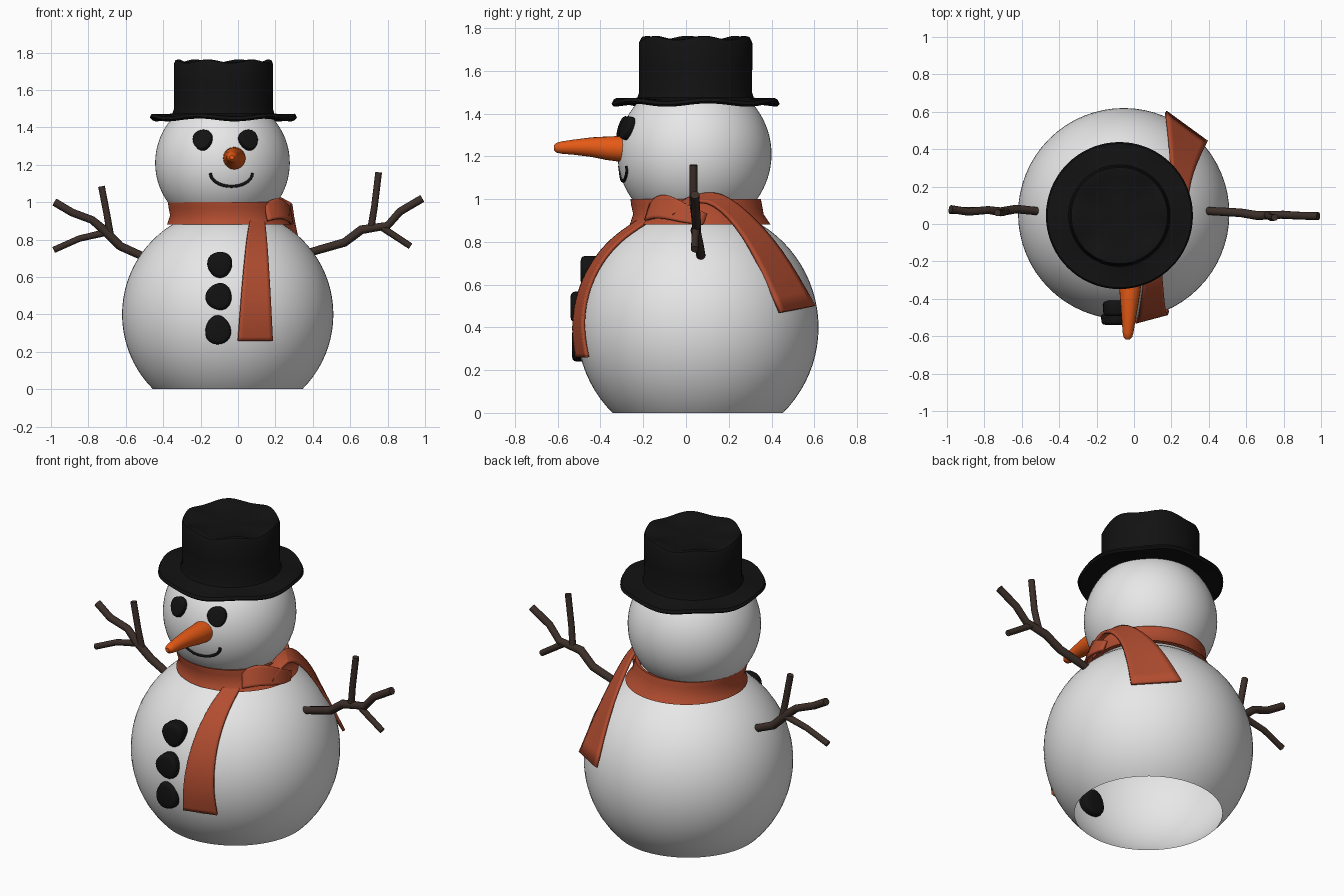
import bpy, bmesh, math
from mathutils import Vector

if "Cube" in bpy.data.objects:
    bpy.data.objects.remove(bpy.data.objects["Cube"])


def mat(name, r, g, b):
    m = bpy.data.materials.new(name)
    m.diffuse_color = (r, g, b, 1)
    m.use_nodes = True
    m.node_tree.nodes["Principled BSDF"].inputs["Base Color"].default_value = m.diffuse_color
    return m


SNOW = mat("snow white", 0.8, 0.8, 0.8)
BLACK = mat("coal black", 0.006, 0.006, 0.006)
CARROT = mat("carrot orange", 0.78, 0.1, 0.008)
RED = mat("scarf red", 0.45, 0.075, 0.03)
BROWN = mat("twig brown", 0.045, 0.028, 0.022)

BODY, BODY_R = Vector((-0.055, 0.055, 0.40)), 0.565
HEAD, HEAD_R = Vector((-0.083, 0.04, 1.21)), 0.36


def front_y(c, r, x, z):
    """y of the front of a ball at x, z"""
    return c.y - math.sqrt(max(r * r - (x - c.x) ** 2 - (z - c.z) ** 2, 0.0))


def finish(name, bm, m, angle=40):
    me = bpy.data.meshes.new(name)
    bm.to_mesh(me)
    bm.free()
    ob = bpy.data.objects.new(name, me)
    bpy.context.collection.objects.link(ob)
    me.materials.append(m)
    bpy.ops.object.select_all(action='DESELECT')
    bpy.context.view_layer.objects.active = ob
    ob.select_set(True)
    bpy.ops.object.shade_smooth_by_angle(angle=math.radians(angle))
    return ob


def ball(name, c, r, m, cut=None):
    bm = bmesh.new()
    bmesh.ops.create_uvsphere(bm, u_segments=64, v_segments=40, radius=r)
    bmesh.ops.translate(bm, vec=c, verts=bm.verts)
    if cut is not None:
        bmesh.ops.bisect_plane(bm, geom=bm.verts[:] + bm.edges[:] + bm.faces[:],
                               plane_co=(0, 0, cut), plane_no=(0, 0, 1), clear_inner=True)
    return finish(name, bm, m)


def lathe(name, rings, m, closed=False, n=72, waves=6):
    """rings of (radius, z, wave height, centre x, centre y)"""
    bm = bmesh.new()
    loops = []
    for r, z, amp, cx, cy in rings:
        loops.append([bm.verts.new((cx + r * math.cos(a), cy + r * math.sin(a),
                                    z + amp * math.sin(waves * a + 0.6)))
                      for a in (2 * math.pi * i / n for i in range(n))])
    pairs = list(zip(loops, loops[1:]))
    if closed:
        pairs.append((loops[-1], loops[0]))
    else:
        bm.faces.new(loops[-1])
    for a, b in pairs:
        for i in range(n):
            j = (i + 1) % n
            bm.faces.new((a[i], a[j], b[j], b[i]))
    bmesh.ops.recalc_face_normals(bm, faces=bm.faces)
    return finish(name, bm, m)


def tube(name, paths, m, depth=1.0, sides=4):
    """paths: lists of (x, y, z, radius)"""
    cu = bpy.data.curves.new(name, 'CURVE')
    cu.dimensions = '3D'
    cu.bevel_depth, cu.bevel_resolution, cu.use_fill_caps = depth, sides, True
    for p in paths:
        s = cu.splines.new('POLY')
        s.points.add(len(p) - 1)
        for pt, (x, y, z, r) in zip(s.points, p):
            pt.co, pt.radius = (x, y, z, 1), r
    cu.materials.append(m)
    ob = bpy.data.objects.new(name, cu)
    bpy.context.collection.objects.link(ob)
    bpy.ops.object.select_all(action='DESELECT')
    bpy.context.view_layer.objects.active = ob
    ob.select_set(True)
    bpy.ops.object.convert(target='MESH')
    bpy.ops.object.shade_smooth_by_angle(angle=math.radians(50))


def strip(name, pairs, m):
    """cloth band through pairs of edge points"""
    bm = bmesh.new()
    rows = [[bm.verts.new(Vector(a).lerp(Vector(b), t)) for t in (0, 0.5, 1)] for a, b in pairs]
    for a, b in zip(rows, rows[1:]):
        for i in range(2):
            bm.faces.new((a[i], a[i + 1], b[i + 1], b[i]))
    ob = finish(name, bm, m)
    sub = ob.modifiers.new("smooth", 'SUBSURF')
    sub.levels = sub.render_levels = 2
    sub.boundary_smooth = 'PRESERVE_CORNERS'
    sol = ob.modifiers.new("thick", 'SOLIDIFY')
    sol.thickness, sol.offset = 0.016, 0


def coal(name, loc, normal, rx, rz, depth):
    """rounded lump of coal facing along normal"""
    bm = bmesh.new()
    bmesh.ops.create_cone(bm, cap_ends=True, segments=24, radius1=1, radius2=1, depth=depth)
    for v in bm.verts:
        a = math.atan2(v.co.y, v.co.x)
        k = 1 + 0.04 * math.sin(3 * a + loc[2] * 9)
        v.co.x *= rx * k
        v.co.y *= rz * k
    rim = [e for e in bm.edges if abs(e.verts[0].co.z - e.verts[1].co.z) < 1e-5]
    bmesh.ops.bevel(bm, geom=rim, offset=depth * 0.25, segments=3, affect='EDGES', profile=0.5)
    ob = finish(name, bm, BLACK, 60)
    ob.location = loc
    ob.rotation_mode = 'QUATERNION'
    ob.rotation_quaternion = Vector(normal).to_track_quat('Z', 'Y')


# Snow balls (the lower one is open where it meets the ground)
ball("body", BODY, BODY_R, SNOW, cut=0)
ball("head", HEAD, HEAD_R, SNOW)

# Hat with wavy brim and dented crown
HX, HY = -0.078, 0.045
lathe("hat", [(r, z, w, HX, HY) for r, z, w in (
    (0.22, 1.45, 0), (0.30, 1.445, 0.003), (0.383, 1.44, 0.008), (0.393, 1.45, 0.008),
    (0.385, 1.465, 0.008), (0.30, 1.468, 0.003), (0.272, 1.475, 0), (0.264, 1.50, 0),
    (0.265, 1.62, 0.002), (0.265, 1.735, 0.008), (0.257, 1.752, 0.009), (0.24, 1.755, 0.009),
    (0.205, 1.742, 0.005), (0.1, 1.738, 0), (0.01, 1.738, 0))], BLACK)

# Eyes
for side, x in (("left", -0.187), ("right", 0.053)):
    p = Vector((x, front_y(HEAD, HEAD_R, x, 1.332), 1.332))
    coal(side + "_eye", p, p - HEAD, 0.053, 0.056, 0.05)

# Buttons
for i, (x, y, z, rx, rz) in enumerate(((-0.097, -0.45, 0.667, 0.067, 0.07),
                                       (-0.102, -0.497, 0.495, 0.07, 0.072),
                                       (-0.107, -0.49, 0.315, 0.069, 0.078))):
    coal("button_%d" % (i + 1), (x, y, z), (0, -1, 0), rx, rz, 0.085)

# Mouth following the head
smile = []
for i in range(21):
    a = math.pi * i / 20
    x, z = -0.035 + 0.112 * math.cos(a), 1.155 - 0.07 * math.sin(a)
    smile.append((x, front_y(HEAD, HEAD_R, x, z), z, 0.008))
tube("mouth", [smile], BLACK)

# Carrot nose
tube("nose", [[(-0.02, -0.27, 1.235, 0.061), (-0.02, -0.31, 1.235, 0.06),
               (-0.022, -0.37, 1.238, 0.055), (-0.025, -0.44, 1.243, 0.046),
               (-0.029, -0.52, 1.243, 0.036), (-0.032, -0.58, 1.241, 0.029),
               (-0.033, -0.605, 1.24, 0.023), (-0.033, -0.617, 1.24, 0.012)]], CARROT, sides=8)

# Scarf ring, front tail, knot and back tail
lathe("scarf_ring", [(0.285, 0.995, 0, -0.072, 0.045), (0.305, 1.0, 0, -0.07, 0.045),
                     (0.306, 0.97, 0, -0.065, 0.05), (0.305, 0.93, 0, -0.058, 0.058),
                     (0.322, 0.895, 0, -0.052, 0.064), (0.33, 0.88, 0, -0.05, 0.066),
                     (0.305, 0.88, 0, -0.05, 0.062), (0.275, 0.94, 0, -0.06, 0.055)],
      RED, closed=True)
tail = []
for i in range(9):
    t = i / 8
    z = 0.91 - 0.65 * t
    a, b = 0.065 - 0.065 * t ** 0.7, 0.14 + 0.045 * t ** 0.7
    tail.append([(x, front_y(BODY, BODY_R + 0.02, x, z), z) for x in (a, b)])
strip("scarf_front_tail", tail, RED)
strip("scarf_knot", [((0.14, -0.16, 0.99), (0.16, -0.19, 0.90)),
                     ((0.21, -0.10, 1.035), (0.235, -0.14, 0.92)),
                     ((0.28, 0.0, 0.975), (0.295, -0.02, 0.89)),
                     ((0.275, 0.1, 0.93), (0.285, 0.08, 0.88))], RED)
strip("scarf_back_tail", [((0.22, -0.02, 0.99), (0.27, -0.06, 0.92)),
                          ((0.22, 0.13, 1.05), (0.285, 0.06, 1.02)),
                          ((0.20, 0.27, 0.96), (0.29, 0.20, 0.93)),
                          ((0.19, 0.45, 0.77), (0.335, 0.33, 0.73)),
                          ((0.17, 0.60, 0.50), (0.39, 0.44, 0.47))], RED)

# Twig arms with two side branches each
tube("left_arm", [
    [(-0.49, 0.07, 0.705, 0.021), (-0.53, 0.07, 0.72, 0.022), (-0.63, 0.08, 0.765, 0.023),
     (-0.715, 0.065, 0.85, 0.024), (-0.78, 0.075, 0.905, 0.021), (-0.887, 0.065, 0.945, 0.021),
     (-0.98, 0.08, 1.0, 0.021)],
    [(-0.68, 0.07, 0.81, 0.019), (-0.70, 0.06, 0.93, 0.018), (-0.73, 0.06, 1.085, 0.018)],
    [(-0.70, 0.07, 0.84, 0.019), (-0.85, 0.075, 0.805, 0.017), (-0.985, 0.07, 0.745, 0.017)]], BROWN)
tube("right_arm", [
    [(0.38, 0.07, 0.73, 0.021), (0.43, 0.068, 0.745, 0.022), (0.57, 0.06, 0.785, 0.023),
     (0.66, 0.045, 0.853, 0.024), (0.80, 0.05, 0.875, 0.021), (0.866, 0.045, 0.95, 0.021),
     (0.985, 0.042, 1.02, 0.021)],
    [(0.71, 0.05, 0.855, 0.019), (0.73, 0.035, 0.98, 0.018), (0.752, 0.035, 1.16, 0.018)],
    [(0.76, 0.05, 0.872, 0.019), (0.80, 0.045, 0.845, 0.018), (0.922, 0.04, 0.765, 0.017)]], BROWN)
